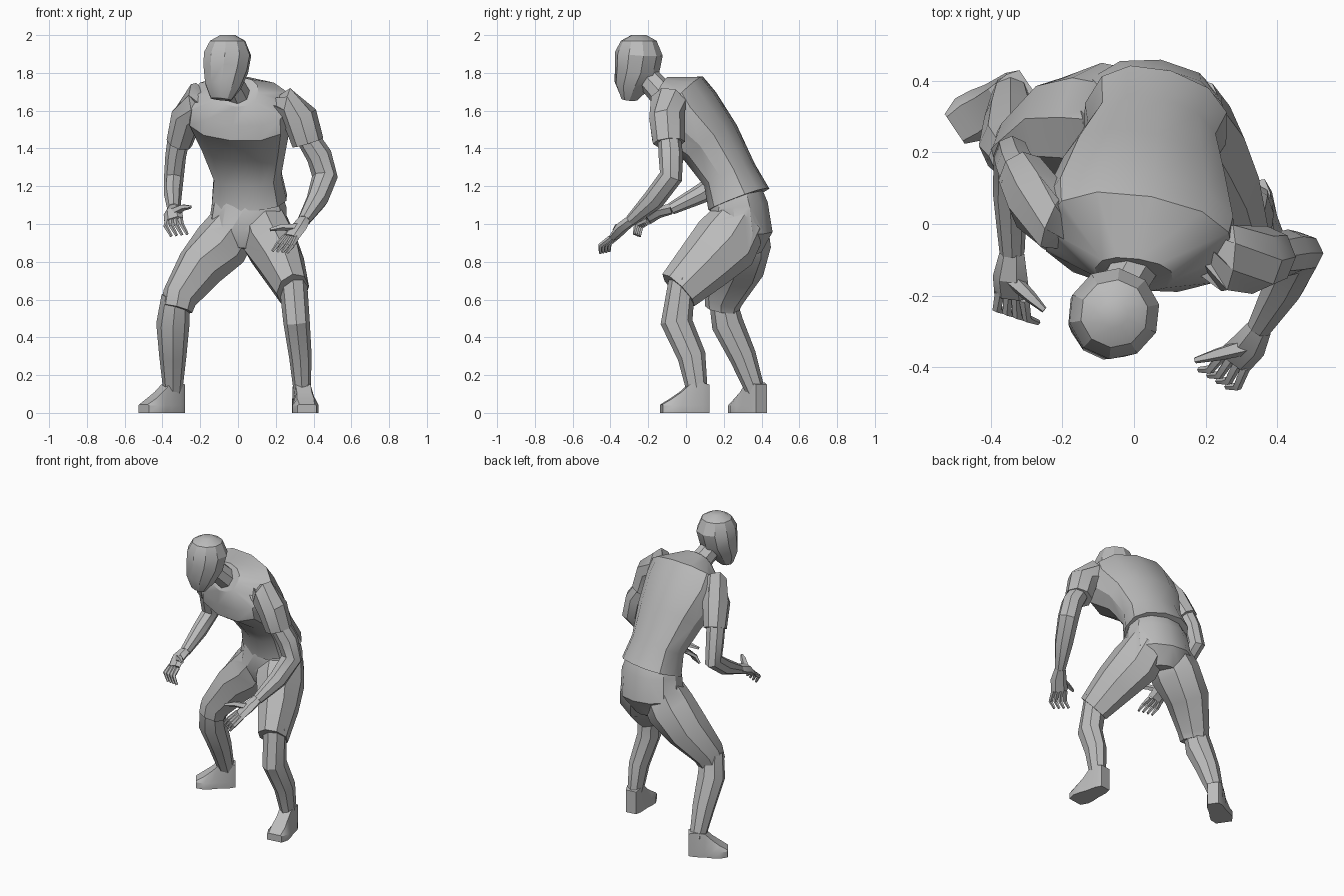
import bpy
import bmesh
import math
from mathutils import Vector

default = bpy.data.objects.get("Cube")
if default:
    bpy.data.objects.remove(default)

UNIT = 0.01  # all measurements below are in hundredths
parts = []

grey = bpy.data.materials.new("plain grey")
grey.use_nodes = True
colour = (0.5, 0.5, 0.5, 1)
grey.diffuse_color = colour
grey.node_tree.nodes["Principled BSDF"].inputs["Base Color"].default_value = colour


def finish(name, bm):
    """Turn a bmesh into a named object with the shared material."""
    bmesh.ops.recalc_face_normals(bm, faces=bm.faces)
    mesh = bpy.data.meshes.new(name)
    bm.to_mesh(mesh)
    bm.free()
    mesh.materials.append(grey)
    obj = bpy.data.objects.new(name, mesh)
    bpy.context.scene.collection.objects.link(obj)
    parts.append(obj)
    return obj


def weld(main, *others):
    """Union overlapping pieces into one skin."""
    for other in others:
        union = main.modifiers.new("union", "BOOLEAN")
        union.operation = "UNION"
        union.solver = "EXACT"
        union.object = other
    graph = bpy.context.evaluated_depsgraph_get()
    skin = bpy.data.meshes.new_from_object(main.evaluated_get(graph))
    main.modifiers.clear()
    main.data = skin
    for other in others:
        parts.remove(other)
        bpy.data.objects.remove(other)


def power(value, exponent):
    return math.copysign(abs(value) ** exponent, value)


def loft(name, stations, sides=8, side=(1, 0, 0), boxy=1.0):
    """Skin elliptical rings (x, y, z, half width, half depth) along a path."""
    bm = bmesh.new()
    centres = [Vector(s[:3]) * UNIT for s in stations]
    last = len(centres) - 1
    rings = []
    for i, station in enumerate(stations):
        tangent = (centres[min(i + 1, last)] - centres[max(i - 1, 0)]).normalized()
        across = Vector(side)
        across = (across - tangent * across.dot(tangent)).normalized()
        depth = tangent.cross(across)
        ring = []
        for k in range(sides):
            angle = math.tau * k / sides
            u = power(math.cos(angle), boxy) * station[3] * UNIT
            v = power(math.sin(angle), boxy) * station[4] * UNIT
            ring.append(bm.verts.new(centres[i] + across * u + depth * v))
        rings.append(ring)
    return skin_rings(name, bm, rings)


def skin_rings(name, bm, rings):
    """Bridge successive rings and close both ends."""
    for low, high in zip(rings, rings[1:]):
        for k in range(len(low)):
            n = (k + 1) % len(low)
            bm.faces.new((low[k], low[n], high[n], high[k]))
    bm.faces.new(rings[0])
    bm.faces.new(rings[-1])
    return finish(name, bm)


def foot(name, heel, toe):
    """Shoe: bands of (along, sole half width, top height, top half width)."""
    bands = [(0, 3.5, 15, 3.5), (0.15, 5, 16, 4.5), (0.42, 5.5, 15, 4),
             (0.6, 6.5, 11, 4), (0.8, 7, 7.5, 4.5), (1, 5, 4.5, 4)]
    start, end = Vector(heel), Vector(toe)
    across = (end - start).normalized().cross(Vector((0, 0, 1)))
    bm = bmesh.new()
    rings = []
    for along, sole, height, top in bands:
        middle = start.lerp(end, along)
        outline = [(sole, 0), (sole, 4), (top, height),
                   (-top, height), (-sole, 4), (-sole, 0)]
        rings.append([bm.verts.new((middle + across * u + Vector((0, 0, z))) * UNIT)
                      for u, z in outline])
    return skin_rings(name, bm, rings)


def hand(label, wrist, palm, knuckles, spread, reach, curl, thumb_tip):
    """Palm, four curled fingers and a thumb."""
    loft(label + "_palm", [(*wrist, 3.5, 3), (*palm, 5, 3), (*knuckles, 5.2, 2)],
         sides=6, side=spread)
    fan = Vector(spread).normalized()
    for i in range(4):
        offset = i - 1.5
        base = Vector(knuckles) + fan * offset * 2.4
        bend = base + Vector(reach) + fan * offset * 0.6
        tip = bend + Vector(curl)
        loft(f"{label}_finger_{i + 1}",
             [(*base, 1.5, 1.5), (*bend, 1.3, 1.3), (*tip, 0.8, 0.8)], sides=5, side=spread)
    root, tip = Vector(palm), Vector(thumb_tip)
    middle = root.lerp(tip, 0.6)
    middle.z += 1
    loft(label + "_thumb", [(*root, 2.5, 2.5), (*middle, 1.8, 1.8), (*tip, 0.9, 0.9)],
         sides=5, side=(0, 1, 1))


# Shirt body, twisted a little to one side, with sleeves welded on
shirt = loft("shirt", [
    (6, 28, 113, 20.5, 16.5),
    (5, 23, 126, 18.5, 14),
    (3, 13, 143, 23.5, 16),
    (1, -1, 157, 28, 20.5),
    (1, -5, 165, 27, 18.5),
    (0, -14, 170, 11, 9),
], sides=12, side=(1, -0.3, 0), boxy=0.85)
left_sleeve = loft("left_sleeve", [
    (15, -8, 160, 6, 8),
    (26, -9.5, 163, 9.5, 10),
    (33, -10, 156, 9.5, 9.5),
    (37, -9, 143, 8.5, 8.5),
])
right_sleeve = loft("right_sleeve", [
    (-12, -1, 160, 6, 8),
    (-22, 1, 165, 9, 10.5),
    (-27, 6, 157, 8.5, 9.5),
    (-31, 13, 143, 7, 8),
])
weld(shirt, left_sleeve, right_sleeve)

# Shorts: seat with both legs welded on
shorts = loft("shorts", [
    (4, 28, 86, 10, 12),
    (5, 29, 96, 21, 17),
    (6, 28, 110, 20, 15.5),
    (6, 27, 115, 18, 14),
], sides=12, side=(1, -0.15, 0), boxy=0.9)
left_leg = loft("left_shorts_leg", [
    (13, 29, 102, 13, 15),
    (17, 21, 90, 14.5, 18),
    (23, 10, 79, 12.5, 15.5),
    (29, -4, 65, 9, 12),
])
right_leg = loft("right_shorts_leg", [
    (0, 29, 102, 13, 14),
    (-9, 29, 89, 15, 16),
    (-20, 27, 77, 13, 14.5),
    (-31, 20, 61, 9.5, 10.5),
    (-32.5, 19, 55, 8.5, 9),
])
weld(shorts, left_leg, right_leg)

# Head and neck, leaning forward
loft("neck", [(0, -12, 168, 7, 7), (-5, -21, 178, 6.5, 6.5)])
loft("head", [
    (-9, -30, 166, 6, 4),
    (-8, -29, 173, 10, 9),
    (-6.5, -26, 182, 12.3, 12),
    (-5.5, -25, 190, 12.8, 12.8),
    (-5.5, -25, 197, 9.5, 9.5),
    (-5.5, -25, 200, 4, 4),
], sides=10, side=(1, -0.45, 0))

# Shins and shoes
loft("left_shin", [
    (29, -2, 71, 7.5, 7),
    (31, -5, 48, 7, 8.5),
    (33, 3, 30, 6, 7.5),
    (34, 6, 11, 4.5, 5.5),
])
loft("right_shin", [
    (-33, 19, 62, 7.5, 7),
    (-34.5, 22, 47, 8.8, 8.5),
    (-34.5, 30, 30, 7.2, 7.2),
    (-34.5, 37, 11, 5, 5),
])
foot("left_shoe", (33, 12, 0), (36.5, -13, 0))
foot("right_shoe", (-30, 40, 0), (-50, 26.5, 0))

# Bare arms
loft("left_arm", [
    (36, -9, 147, 6, 6),
    (43, -8, 136, 6.8, 6.5),
    (46, -8, 125, 6.8, 6.2),
    (42, -17, 113, 5.8, 5.8),
    (35, -29, 102, 3.6, 3.2),
])
loft("right_arm", [
    (-31, 12, 147, 6, 6),
    (-33, 16, 136, 5.5, 6),
    (-34, 19, 124, 5.2, 6),
    (-34.5, 8, 116, 4.8, 5.2),
    (-34, -8, 108, 3.5, 3.2),
])

# Hands
hand("left_hand", (35, -29, 102), (32, -34, 98), (28, -38, 93),
     spread=(0.8, -0.5, -0.1), reach=(-3, -5, -4), curl=(-3, 0, -4),
     thumb_tip=(17, -38, 97))
hand("right_hand", (-34, -8, 108), (-34.5, -15, 106), (-34, -20, 102),
     spread=(0.9, -0.3, 0.1), reach=(0, -5, -3), curl=(3, -1, -5),
     thumb_tip=(-25, -24, 109))

# Soft shading inside broad forms, crisp at strong bends
for obj in bpy.context.selected_objects:
    obj.select_set(False)
for obj in parts:
    obj.select_set(True)
bpy.context.view_layer.objects.active = parts[0]
bpy.ops.object.shade_smooth_by_angle(angle=math.radians(30))
